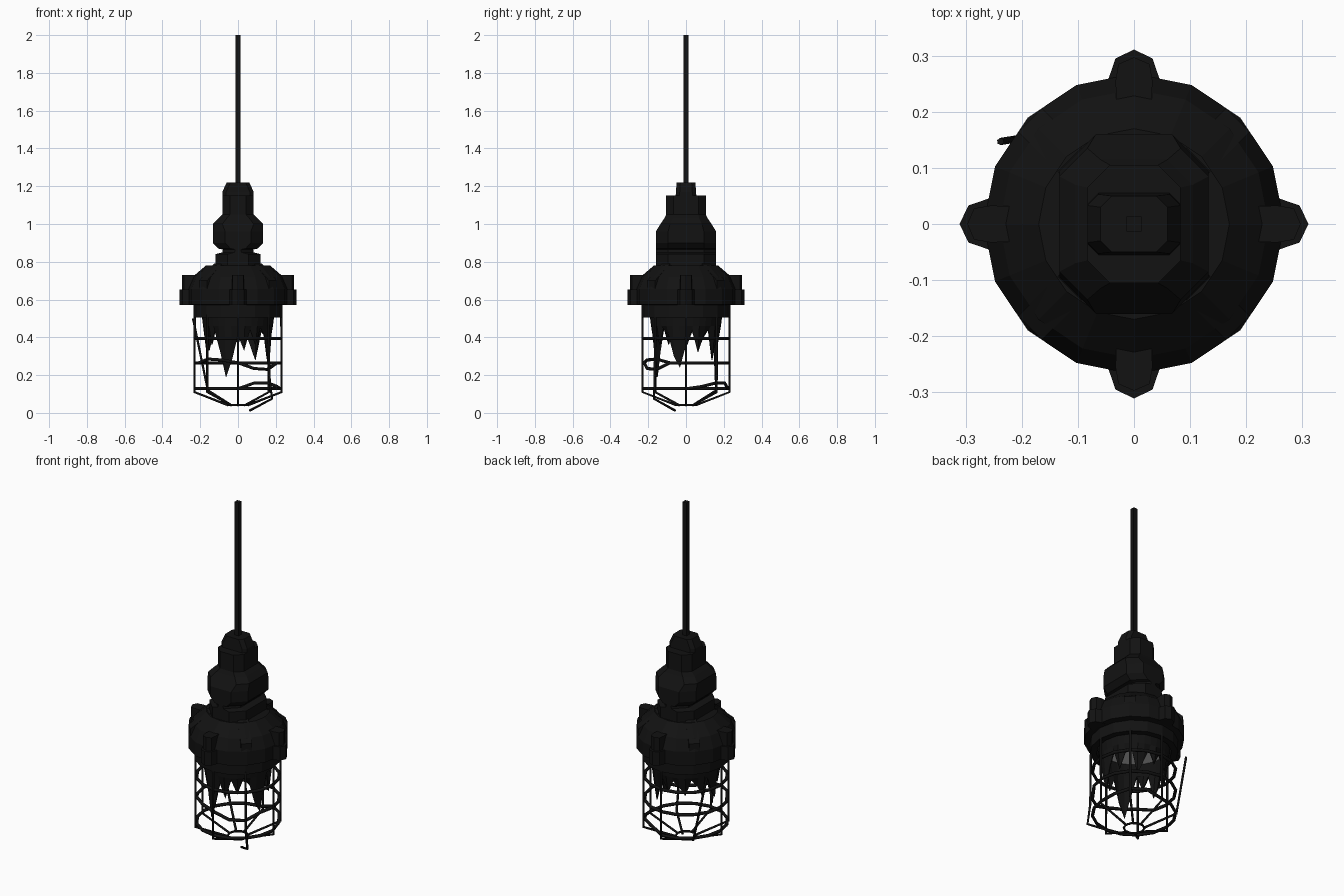
import bpy, bmesh
from math import sin, cos, pi, radians
from mathutils import Matrix

if "Cube" in bpy.data.objects:
    bpy.data.objects.remove(bpy.data.objects["Cube"])

dark = bpy.data.materials.new("dark_metal")
dark.diffuse_color = (0.006, 0.006, 0.006, 1)
dark.use_nodes = True
dark.node_tree.nodes["Principled BSDF"].inputs["Base Color"].default_value = dark.diffuse_color


def make(name, bm, mat=dark):
    bmesh.ops.recalc_face_normals(bm, faces=bm.faces)
    me = bpy.data.meshes.new(name)
    bm.to_mesh(me)
    bm.free()
    ob = bpy.data.objects.new(name, me)
    bpy.context.collection.objects.link(ob)
    if mat:
        me.materials.append(mat)
    return ob


def loft(name, rings, caps=True, closed=False):
    """Skin a list of equally sized point rings."""
    bm = bmesh.new()
    vs = [[bm.verts.new(p) for p in r] for r in rings]
    n = len(rings[0])
    pairs = list(zip(vs, vs[1:])) + ([(vs[-1], vs[0])] if closed else [])
    for a, b in pairs:
        for i in range(n):
            j = (i + 1) % n
            bm.faces.new((a[i], a[j], b[j], b[i]))
    if caps and not closed:
        bm.faces.new(vs[0])
        bm.faces.new(vs[-1])
    return make(name, bm)


def circle(r, z, n=16):
    return [(r * cos(2 * pi * i / n), r * sin(2 * pi * i / n), z) for i in range(n)]


def chamfered(z, hx, hy, c):
    return [(hx, c - hy, z), (hx, hy - c, z), (hx - c, hy, z), (c - hx, hy, z),
            (-hx, hy - c, z), (-hx, c - hy, z), (c - hx, -hy, z), (hx - c, -hy, z)]


def prism(name, plan, z0, z1, angle):
    """Extrude a plan outline (radius, sideways) upward; z1 may be a function of radius."""
    top = z1 if callable(z1) else (lambda r: z1)
    ob = loft(name, [[(r, s, z0) for r, s in plan], [(r, s, top(r)) for r, s in plan]])
    ob.data.transform(Matrix.Rotation(angle, 4, 'Z'))
    return ob


def wire(name, pts, radius, cyclic=False):
    cu = bpy.data.curves.new(name, 'CURVE')
    cu.dimensions = '3D'
    cu.bevel_depth = radius
    cu.bevel_resolution = 1
    cu.use_fill_caps = True
    sp = cu.splines.new('POLY')
    sp.points.add(len(pts) - 1)
    for p, co in zip(sp.points, pts):
        p.co = (*co, 1)
    sp.use_cyclic_u = cyclic
    cu.materials.append(dark)
    ob = bpy.data.objects.new(name, cu)
    bpy.context.collection.objects.link(ob)


# Hanging cord (square section)
h = 0.0135
loft("cord", [[(-h, -h, z), (h, -h, z), (h, h, z), (-h, h, z)] for z in (1.2, 2.0)])

# Socket body: crown, shoulder, side bosses and foot
loft("socket_body", [chamfered(*s) for s in (
    (1.22, .06, .05, .02), (1.17, .083, .053, .02), (1.15, .083, .055, .02),
    (1.15, .083, .105, .04), (1.05, .083, .105, .04), (1.03, .105, .115, .045),
    (1.0, .133, .135, .05), (.96, .133, .16, .065), (.90, .133, .16, .065),
    (.87, .105, .16, .065), (.865, .08, .16, .065), (.85, .083, .16, .065),
    (.84, .12, .16, .065), (.77, .12, .16, .065))])

# Canopy with open collar underneath
loft("canopy", [circle(*p) for p in (
    (.10, .78), (.17, .78), (.24, .72), (.268, .655), (.268, .575), (.235, .57),
    (.235, .505), (.20, .505), (.20, .55), (.10, .55))], closed=True)

# Pale reflector inside the collar
bm = bmesh.new()
bmesh.ops.create_circle(bm, cap_ends=True, segments=16, radius=.2, matrix=Matrix.Translation((0, 0, .54)))
make("reflector", bm, None)

# Lugs on the four axes, sloped ribs on the diagonals
for k in range(4):
    a = k * pi / 2
    prism("lug_upper", [(.14, -.028), (.255, -.033), (.285, -.028), (.297, 0),
                        (.285, .028), (.255, .033), (.14, .028)], .6, .73, a)
    prism("lug_lower", [(.2, -.05), (.26, -.045), (.295, -.033), (.311, 0),
                        (.295, .033), (.26, .045), (.2, .05)], .572, .652, a)
    prism("canopy_rib", [(.15, -.03), (.262, -.03), (.262, .03), (.15, .03)],
          .62, lambda r: .79 if r < .2 else .70, a + pi / 4)

# Broken glass: a jagged skirt, one depth per step around
depth = [.36, .44, .32, .41, .44, .28, .36, .44, .36, .43, .40, .35, .44, .40, .33, .43,
         .34, .30, .44, .36, .45, .32, .19, .28, .41, .33, .44, .36, .45, .41, .30, .24]
n = len(depth)
rings = [circle(.195, .54, n), circle(.185, .46, n),
         [(.168 * cos(2 * pi * i / n), .168 * sin(2 * pi * i / n), z) for i, z in enumerate(depth)]]
glass = loft("broken_glass", rings, caps=False)
mod = glass.modifiers.new("thickness", 'SOLIDIFY')
mod.thickness = .006

# Cage uprights: the 135 degree one has sprung loose, the 315 degree one is bent down
for k in range(8):
    c, s = cos(k * pi / 4), sin(k * pi / 4)
    path = [(.23, .52), (.23, .11), (.05, .04)]
    pts = [(r * c, r * s, z) for r, z in path]
    if k == 3:
        pts = [(-.238, .147, .5), (-.16, .16, .12), pts[2]]
    if k == 7:
        pts = [pts[0], (.165, -.165, .2), (.18, -.17, .075), (.062, -.057, .012)]
    wire("cage_upright", pts, .0065)

# Cage hoops, with dents given as (angle, vertical shift)
for z, dents in ((.395, {}), (.265, {270: .0, 292.5: -.03, 315: -.035, 247.5: .015, 225: .02}),
                 (.128, {45: .03, 67.5: .03, 22.5: .012})):
    pts = []
    for i in range(16):
        d = i * 22.5
        pts.append((.222 * cos(radians(d)), .222 * sin(radians(d)), z + dents.get(d, 0)))
    wire("cage_hoop", pts, .009, True)
wire("cage_end_ring", circle(.055, .042, 10), .006, True)
